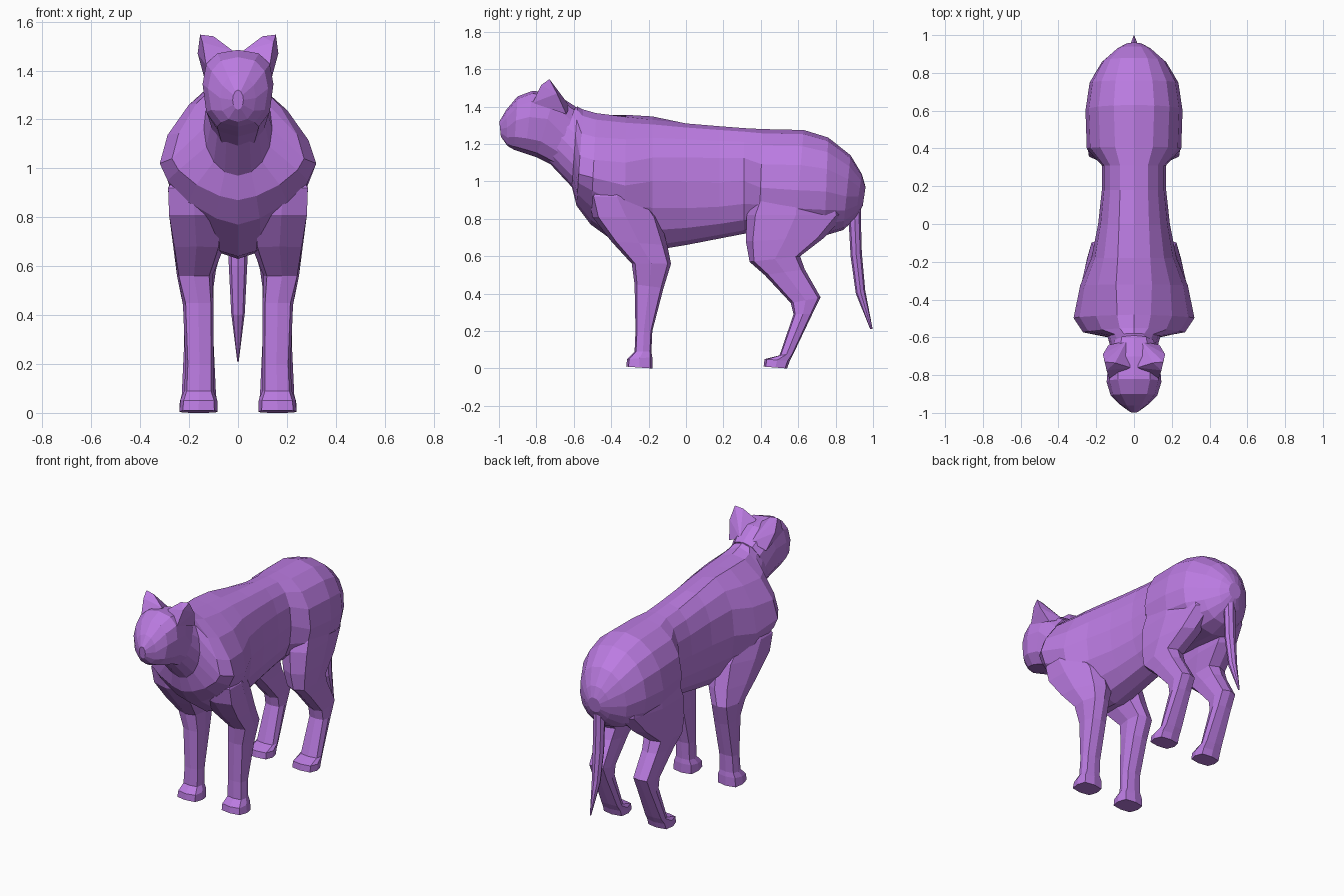
import bpy, bmesh, math

purple = bpy.data.materials.new("purple")
purple.diffuse_color = (0.50, 0.20, 0.76, 1)


def finish(name, bm, mirror=False):
    bmesh.ops.recalc_face_normals(bm, faces=bm.faces)
    mesh = bpy.data.meshes.new(name)
    bm.to_mesh(mesh)
    bm.free()
    ob = bpy.data.objects.new(name, mesh)
    bpy.context.collection.objects.link(ob)
    mesh.materials.append(purple)
    if mirror:
        ob.modifiers.new("mirror", 'MIRROR')
    return ob


def ring(a, b, x0, x1, mid, p, n, taper=0):
    """Superellipse between side-view points a and b (y, z), from x0 to x1.
    taper narrows the outer side towards b."""
    pts = []
    for i in range(n):
        t = 2 * math.pi * i / n
        c, s = math.cos(t), math.sin(t)
        h = math.copysign(abs(c) ** (2 / p), c)
        u = math.copysign(abs(s) ** (2 / p), s)
        f = mid + h * (1 - mid if h > 0 else mid)
        x = x0 + (u + 1) / 2 * (x1 - x0) * (1 - taper * (1 - f) ** 2)
        pts.append((x, b[0] + (a[0] - b[0]) * f, b[1] + (a[1] - b[1]) * f))
    return pts


def loft(name, rings, mirror=False, tweak=None):
    bm = bmesh.new()
    loops = [[bm.verts.new(tweak(*q) if tweak else q) for q in r] for r in rings]
    n = len(loops[0])
    for r, s in zip(loops, loops[1:]):
        for i in range(n):
            j = (i + 1) % n
            bm.faces.new((r[i], r[j], s[j], s[i]))
    bm.faces.new(loops[0])
    bm.faces.new(loops[-1])
    return finish(name, bm, mirror)


def raise_left(x, y, z):
    # the left shoulder blade sits a little higher than the right
    if x < -0.01 and z > 1.1 and -0.6 < y < 0.1:
        z += 0.045 * math.sin(math.pi * (y + 0.6) / 0.7)
    return x, y, z


# Torso: top y, top z, bottom y, bottom z, half width, widest height, roundness
torso = [
    (-0.62, 1.39, -0.77, 1.14, 0.11, 0.5, 2.2),
    (-0.58, 1.40, -0.61, 0.97, 0.14, 0.45, 2.0),
    (-0.55, 1.385, -0.585, 0.87, 0.27, 0.33, 1.5),
    (-0.48, 1.365, -0.51, 0.77, 0.32, 0.42, 1.5),
    (-0.32, 1.345, -0.33, 0.64, 0.285, 0.48, 1.75),
    (-0.18, 1.33, -0.18, 0.63, 0.225, 0.53, 2.0),
    (0.0, 1.31, 0.0, 0.66, 0.19, 0.52, 2.2),
    (0.18, 1.295, 0.18, 0.695, 0.17, 0.5, 2.3),
    (0.31, 1.285, 0.31, 0.72, 0.17, 0.5, 2.3),
    (0.41, 1.28, 0.39, 0.74, 0.25, 0.42, 2.1),
    (0.63, 1.275, 0.58, 0.72, 0.257, 0.42, 2.2),
    (0.76, 1.235, 0.74, 0.71, 0.235, 0.45, 2.2),
    (0.88, 1.14, 0.84, 0.74, 0.17, 0.45, 2.2),
    (0.94, 1.04, 0.905, 0.80, 0.095, 0.5, 2.1),
    (0.96, 0.97, 0.945, 0.87, 0.045, 0.5, 2.0),
]
loft("torso", [ring((a, b), (c, d), -w, w, m, p, 16)
               for a, b, c, d, w, m, p in torso], tweak=raise_left)

# Head, tapering to the nose
head = [
    (-0.59, 1.40, -0.70, 1.08, 0.118, 0.5, 2.3),
    (-0.70, 1.47, -0.80, 1.13, 0.137, 0.6, 2.6),
    (-0.82, 1.485, -0.86, 1.15, 0.145, 0.58, 2.6),
    (-0.90, 1.455, -0.92, 1.17, 0.123, 0.55, 2.4),
    (-0.96, 1.385, -0.955, 1.19, 0.073, 0.5, 2.2),
    (-0.998, 1.32, -0.99, 1.24, 0.022, 0.5, 2.0),
]
loft("head", [ring((a, b), (c, d), -w, w, m, p, 12) for a, b, c, d, w, m, p in head])

# Ears, broad at the base
bm = bmesh.new()
for q in [(0.02, -0.76, 1.48), (0.13, -0.82, 1.42), (0.135, -0.64, 1.36),
          (0.04, -0.62, 1.40), (0.10, -0.735, 1.54), (0.155, -0.73, 1.547),
          (0.145, -0.775, 1.515), (0.165, -0.69, 1.47)]:
    bm.verts.new(q)
bmesh.ops.convex_hull(bm, input=bm.verts)
finish("ear", bm, True)


def limb(name, rows):
    # front y, front z, back y, back z, inner x, outer x, taper
    loft(name, [ring((a, b), (c, d), x0, x1, 0.5, 3.6, 8, t)
                for a, b, c, d, x0, x1, t in rows], mirror=True)


# Front legs, shoulder to paw
limb("front_leg", [
    (-0.46, 1.02, -0.30, 1.02, 0.08, 0.24, 0.1),
    (-0.52, 0.92, -0.22, 0.92, 0.06, 0.308, 0.35),
    (-0.50, 0.81, -0.14, 0.81, 0.05, 0.305, 0.4),
    (-0.40, 0.68, -0.10, 0.66, 0.06, 0.28, 0.3),
    (-0.29, 0.56, -0.08, 0.56, 0.105, 0.255, 0.15),
    (-0.275, 0.45, -0.12, 0.43, 0.10, 0.225, 0),
    (-0.27, 0.20, -0.18, 0.20, 0.10, 0.215, 0),
    (-0.275, 0.09, -0.185, 0.09, 0.10, 0.22, 0),
    (-0.315, 0.05, -0.18, 0.06, 0.085, 0.235, 0),
    (-0.32, 0.01, -0.18, 0.0, 0.083, 0.24, 0),
])

# Hind legs, thigh to paw
limb("hind_leg", [
    (0.45, 1.02, 0.74, 1.02, 0.08, 0.20, 0.2),
    (0.37, 0.93, 0.82, 0.93, 0.06, 0.25, 0.3),
    (0.325, 0.82, 0.85, 0.82, 0.04, 0.262, 0.35),
    (0.32, 0.68, 0.74, 0.70, 0.06, 0.255, 0.2),
    (0.34, 0.57, 0.61, 0.60, 0.09, 0.24, 0),
    (0.42, 0.50, 0.635, 0.53, 0.10, 0.23, 0),
    (0.56, 0.35, 0.72, 0.38, 0.10, 0.22, 0),
    (0.575, 0.29, 0.675, 0.29, 0.10, 0.22, 0),
    (0.50, 0.07, 0.575, 0.08, 0.09, 0.23, 0),
    (0.42, 0.05, 0.555, 0.04, 0.085, 0.238, 0),
    (0.415, 0.01, 0.54, 0.0, 0.083, 0.24, 0),
])

# Tail, hanging down to a point
tail = [
    (0.86, 0.90, 0.935, 0.93, 0.03),
    (0.87, 0.78, 0.935, 0.80, 0.038),
    (0.88, 0.60, 0.94, 0.62, 0.038),
    (0.908, 0.40, 0.958, 0.42, 0.028),
    (0.985, 0.21, 0.998, 0.21, 0.003),
]
loft("tail", [ring((a, b), (c, d), -w, w, 0.5, 2, 8) for a, b, c, d, w in tail])
